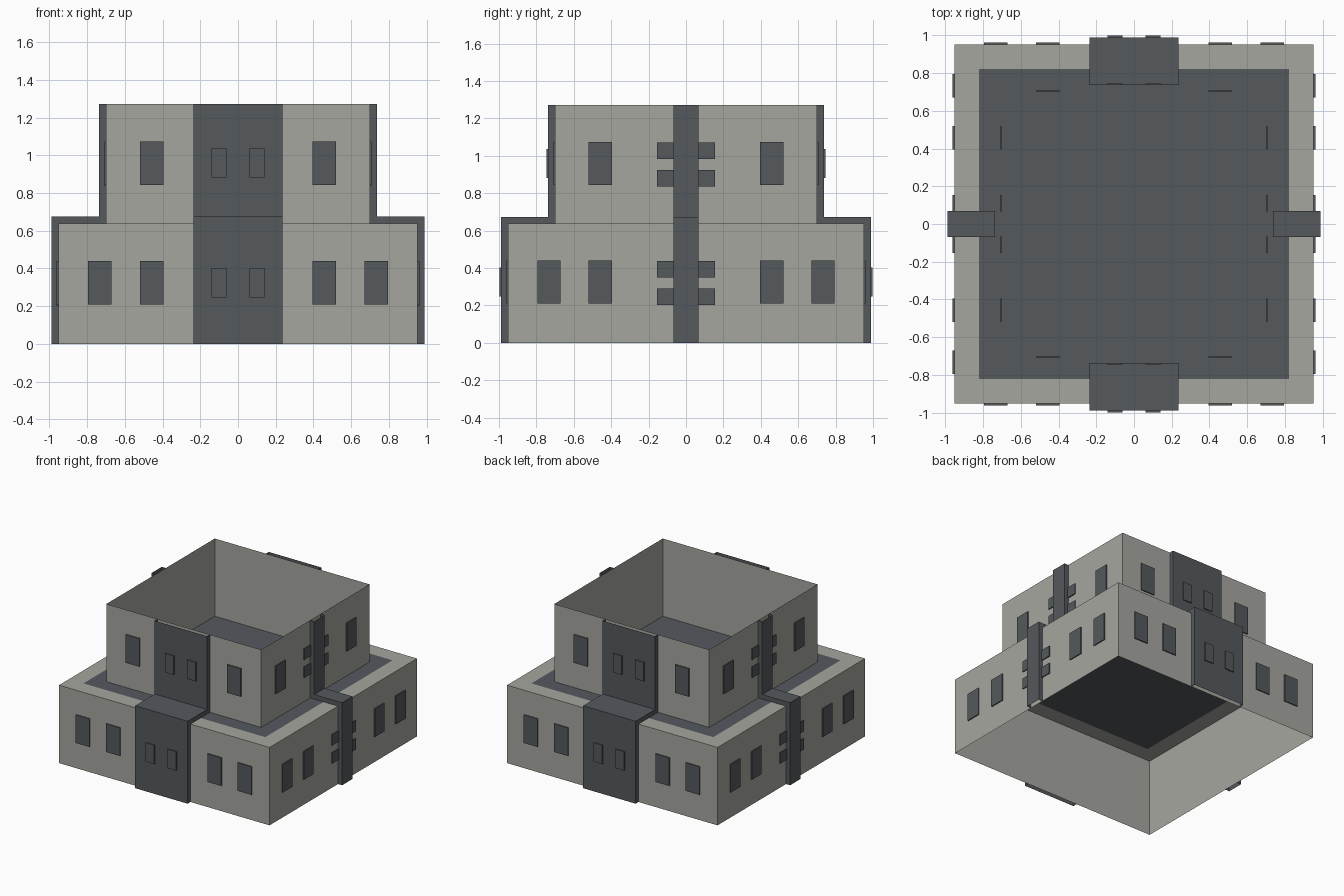
import bpy, math
from mathutils import Matrix

if "Cube" in bpy.data.objects:
    bpy.data.objects.remove(bpy.data.objects["Cube"])


def material(name, rgb):
    m = bpy.data.materials.new(name)
    m.diffuse_color = (*rgb, 1)
    m.use_nodes = True
    m.node_tree.nodes["Principled BSDF"].inputs["Base Color"].default_value = m.diffuse_color
    return m


LIGHT = material("pale_concrete", (0.38, 0.38, 0.35))
DARK = material("slate_grey", (0.09, 0.10, 0.11))

LOW, UP = 0.952, 0.70            # wall half widths of the two tiers
ROOF, TOP = 0.637, 1.272         # tier heights
STRAP = 0.037                    # how far the dark bands stand out


def add(name, verts, faces, mat, turn=0):
    me = bpy.data.meshes.new(name)
    me.from_pydata(verts, [], faces)
    me.transform(Matrix.Rotation(turn * math.pi / 2, 4, 'Z'))
    me.materials.append(mat)
    me.update()
    ob = bpy.data.objects.new(name, me)
    bpy.context.collection.objects.link(ob)
    return ob


def square(r, z):
    return [(-r, -r, z), (r, -r, z), (r, r, z), (-r, r, z)]


RING = [(i, (i + 1) % 4, (i + 1) % 4 + 4, i + 4) for i in range(4)]


def plate(name, turn, x0, x1, z0, z1, y, t=0.009):
    """Thin plate on the front wall at depth y, turned to another side."""
    ya, yb = -y - t, -y - 0.0005
    v = [(x0, ya, z0), (x1, ya, z0), (x1, ya, z1), (x0, ya, z1),
         (x0, yb, z0), (x1, yb, z0), (x1, yb, z1), (x0, yb, z1)]
    f = [(0, 1, 2, 3)] + [(b, a, d, c) for a, b, c, d in RING]
    add(name, v, f, DARK, turn)


def band(name, turn, half):
    """Stepped dark band climbing both tiers, open at back, top and bottom."""
    outer = [(-LOW - STRAP, 0), (-LOW - STRAP, ROOF + STRAP),
             (-UP - STRAP, ROOF + STRAP), (-UP - STRAP, TOP)]
    inner = [(-LOW, 0), (-LOW, ROOF), (-UP, ROOF), (-UP, TOP)]
    v = [(x, y, z) for x in (-half, half) for y, z in outer + inner]
    f = []
    for i in range(3):
        f += [(i, i + 8, i + 9, i + 1),
              (i, i + 1, i + 5, i + 4),
              (i + 8, i + 12, i + 13, i + 9)]
    add(name, v, f, DARK, turn)


# open wall shells, roof border and dark roof deck
add("lower_walls", square(LOW, 0) + square(LOW, ROOF), RING, LIGHT)
add("upper_walls", square(UP, ROOF) + square(UP, TOP), RING, LIGHT)
add("roof_border", square(LOW, ROOF) + square(0.822, ROOF), RING, LIGHT)
add("roof_deck", square(0.822, ROOF), [(0, 1, 2, 3)], DARK)

for turn, side in enumerate(("front", "right", "back", "left")):
    wide = turn % 2 == 0
    band(side + "_band", turn, 0.237 if wide else 0.068)
    for s in (-1, 1):
        def pair(name, a, b, z0, z1, y):
            plate(f"{side}_{name}", turn, min(s * a, s * b), max(s * a, s * b), z0, z1, y)

        # main windows
        pair("lower_window", 0.395, 0.52, 0.21, 0.44, LOW)
        pair("lower_window", 0.67, 0.795, 0.21, 0.44, LOW)
        pair("upper_window", 0.395, 0.52, 0.843, 1.073, UP)
        for base, y in ((0, LOW), (0.634, UP)):
            if wide:   # narrow windows on the wide band
                pair("band_window", 0.06, 0.14, base + 0.247, base + 0.402, y + STRAP)
            else:      # small vents beside the narrow band
                pair("vent", 0.066, 0.155, base + 0.202, base + 0.29, y)
                pair("vent", 0.066, 0.155, base + 0.35, base + 0.438, y)
